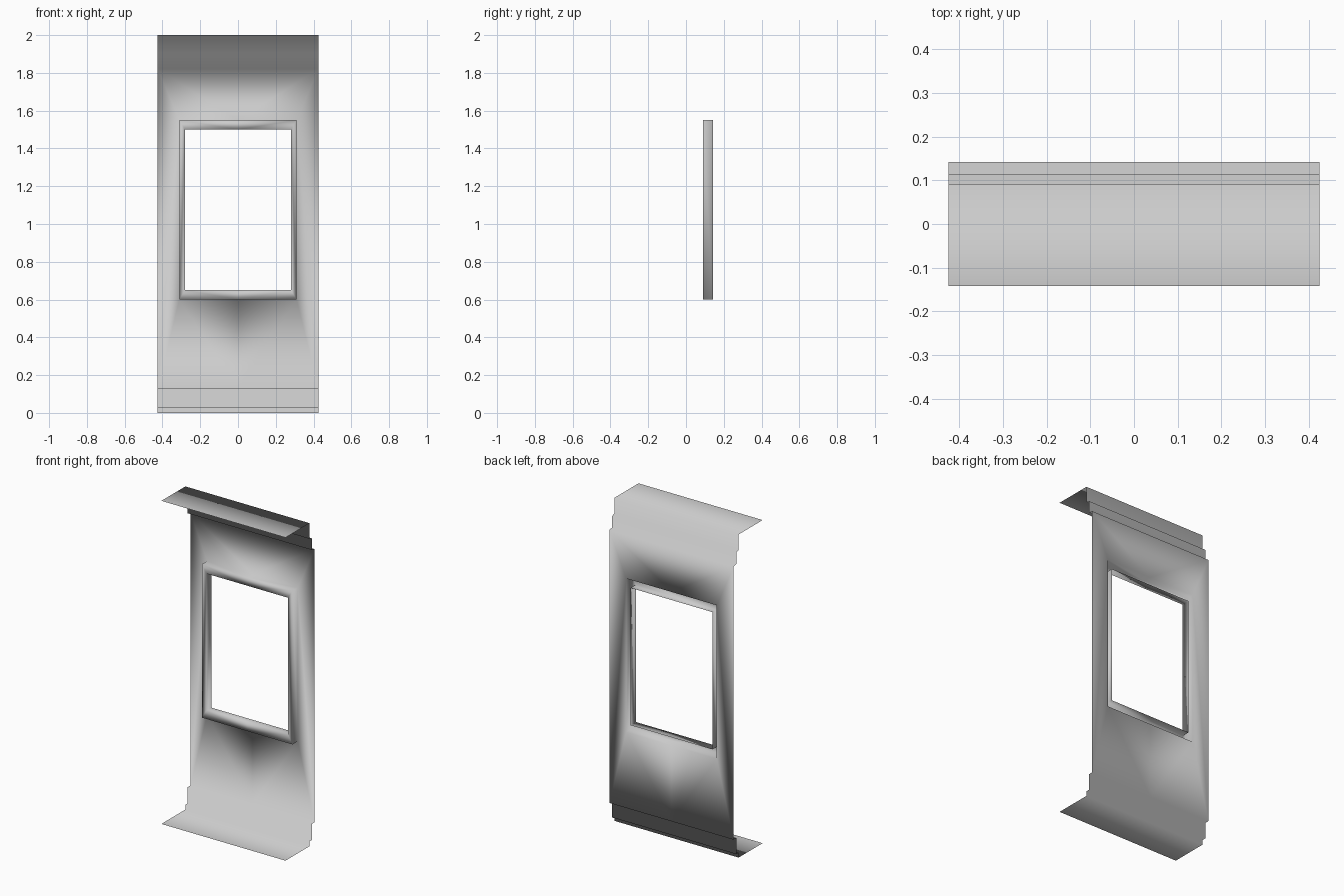
import bpy, bmesh

if "Cube" in bpy.data.objects:
    bpy.data.objects.remove(bpy.data.objects["Cube"])

HALF = 0.425          # half width of the panel
BACK, FRONT = 0.142, 0.09   # wall plane and front of the window trim

# Side profiles (y, z): floor lip with skirting steps, ceiling lip with cornice steps
floor_profile = [(-0.142, 0), (0.092, 0), (0.092, 0.03), (0.115, 0.03),
                 (0.115, 0.13), (BACK, 0.13)]
ceiling_profile = [(BACK, 1.82), (0.115, 1.825), (0.115, 1.897),
                   (0.092, 1.903), (0.092, 2.0), (-0.142, 2.0)]

bm = bmesh.new()


def strip(profile):
    """Extrude a side profile from the centre line to the panel edge."""
    rows = [(bm.verts.new((0, y, z)), bm.verts.new((HALF, y, z))) for y, z in profile]
    for p, q in zip(rows, rows[1:]):
        bm.faces.new((p[0], p[1], q[1], q[0]))


def half_loop(x, low, high, y):
    """Right half of a rectangle, from top centre round to bottom centre."""
    return [bm.verts.new((px, y, pz)) for px, pz in
            ((0, high), (x, high), (x, low), (0, low))]


strip(floor_profile)
strip(ceiling_profile)

# Wall around the opening, then the raised trim that is hollow at the back
loops = [half_loop(HALF, 0.13, 1.82, BACK),
         half_loop(0.31, 0.6, 1.55, BACK),
         half_loop(0.31, 0.6, 1.55, FRONT),
         half_loop(0.28, 0.65, 1.5, FRONT),
         half_loop(0.28, 0.65, 1.5, BACK)]
for a, b in zip(loops, loops[1:]):
    for i in range(3):
        bm.faces.new((b[i], b[i + 1], a[i + 1], a[i]))

bmesh.ops.remove_doubles(bm, verts=bm.verts[:], dist=0.0005)
for f in bm.faces:
    f.smooth = True

mesh = bpy.data.meshes.new("window_wall_panel")
bm.to_mesh(mesh)
bm.free()
panel = bpy.data.objects.new("window_wall_panel", mesh)
bpy.context.collection.objects.link(panel)

# Left half
mirror = panel.modifiers.new("mirror", 'MIRROR')
mirror.use_axis[0] = True
mirror.use_clip = True
